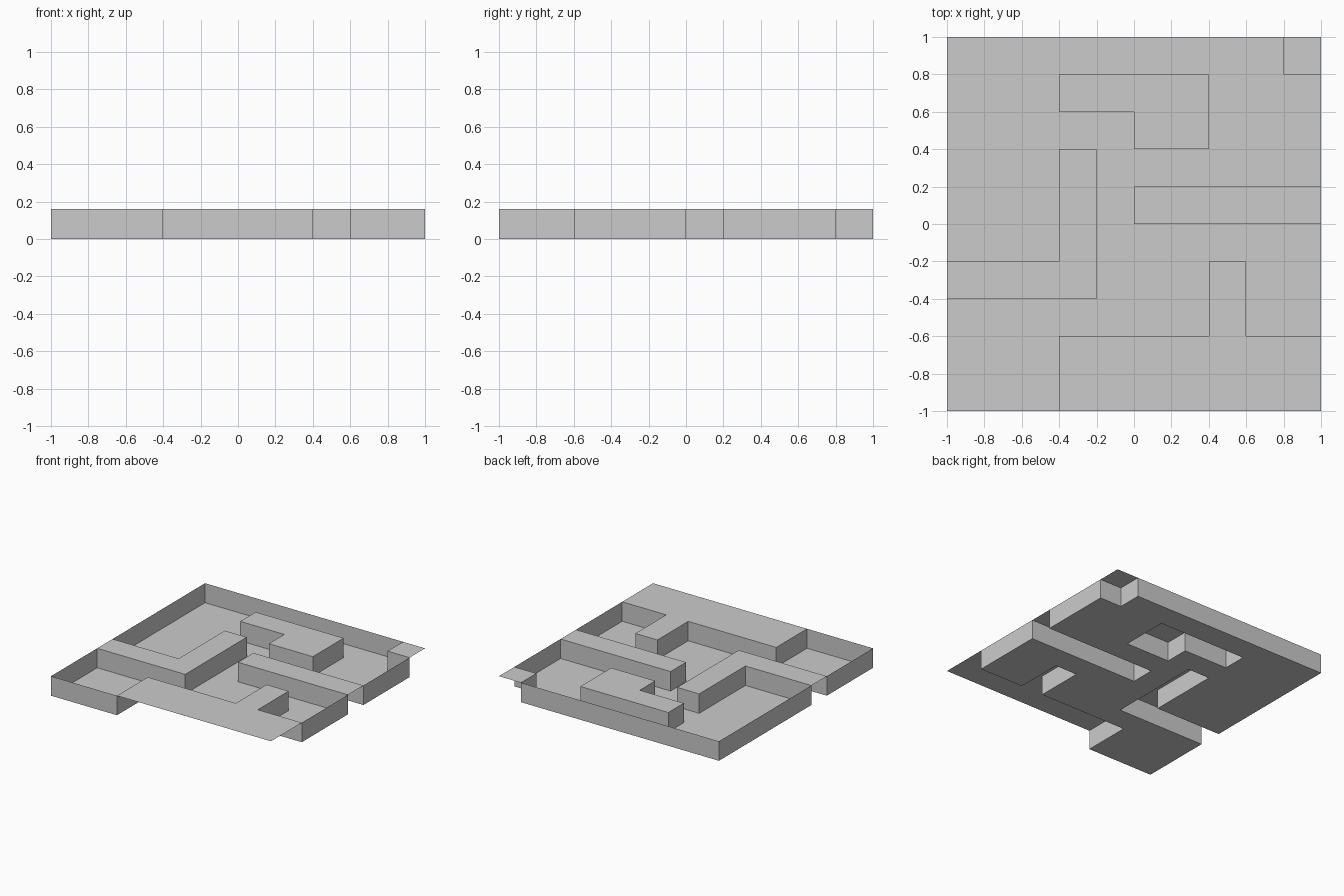
import bpy, bmesh

if "Cube" in bpy.data.objects:
    bpy.data.objects.remove(bpy.data.objects["Cube"])

N, S, H = 10, 0.2, 0.16          # cells per side, cell size, wall height

# Raised platforms as cell rectangles: (column, row, width, depth)
PLATFORMS = {
    "corner_platform": [(9, 9, 1, 1)],
    "back_platform": [(3, 8, 4, 1), (5, 7, 2, 1)],
    "left_platform": [(0, 3, 4, 1), (3, 4, 1, 3)],
    "right_platform": [(5, 5, 5, 1)],
    "front_platform": [(3, 0, 7, 2), (7, 2, 1, 2)],
}


def cells(rects):
    return {(i, j) for c, r, w, d in rects
            for i in range(c, c + w) for j in range(r, r + d)}


def build(name, quads, merge=True):
    """Join grid-space quads (i, j, z) into one object; merge coplanar faces."""
    bm = bmesh.new()
    for quad in quads:
        bm.faces.new([bm.verts.new((i * S - 1, j * S - 1, z)) for i, j, z in quad])
    bmesh.ops.remove_doubles(bm, verts=bm.verts[:], dist=1e-4)
    if merge:
        bmesh.ops.dissolve_limit(bm, angle_limit=0.01,
                                 verts=bm.verts[:], edges=bm.edges[:])
    mesh = bpy.data.meshes.new(name)
    bm.to_mesh(mesh)
    bm.free()
    bpy.context.collection.objects.link(bpy.data.objects.new(name, mesh))


def flat(cell_set, z):
    return [[(i, j, z), (i + 1, j, z), (i + 1, j + 1, z), (i, j + 1, z)]
            for i, j in sorted(cell_set)]


# Platforms
raised = set()
for name, rects in PLATFORMS.items():
    top = cells(rects)
    raised |= top
    build(name, flat(top, H))

# Recessed floor
floor = cells([(0, 0, N, N)]) - raised
build("floor", flat(floor, 0), merge=False)

# Walls around every floor edge, facing into the recess
walls = []
for i, j in sorted(floor):
    corners = [(i, j), (i + 1, j), (i + 1, j + 1), (i, j + 1)]
    for k, (di, dj) in enumerate([(0, -1), (1, 0), (0, 1), (-1, 0)]):
        if (i + di, j + dj) not in floor:
            a, b = corners[k], corners[(k + 1) % 4]
            walls.append([(*b, 0), (*a, 0), (*a, H), (*b, H)])
build("walls", walls)
